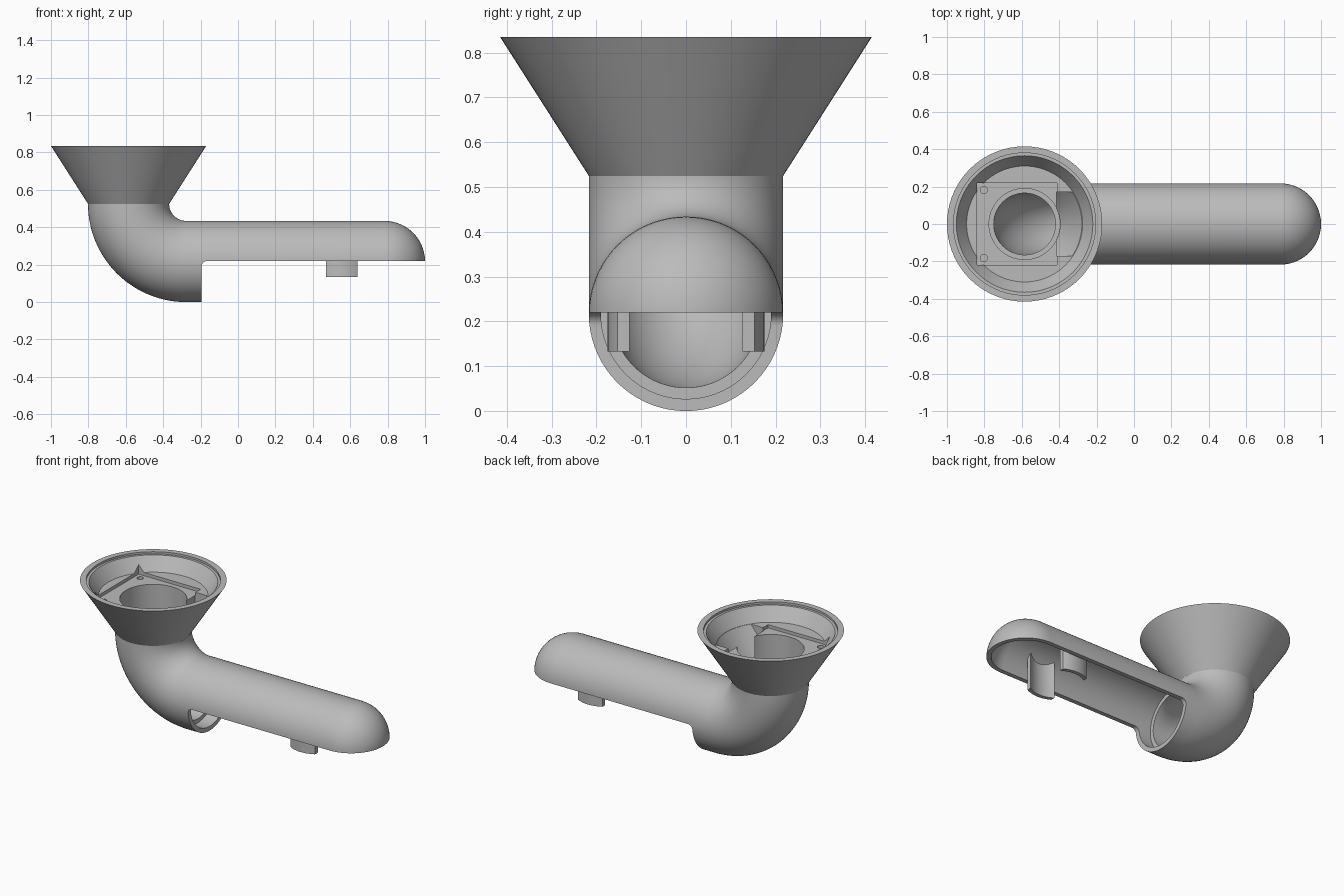
import bpy
import bmesh
from math import sin, cos, pi, sqrt, radians
from mathutils import Vector

if "Cube" in bpy.data.objects:
    bpy.data.objects.remove(bpy.data.objects["Cube"], do_unlink=True)

# Main dimensions
TUBE, LIP, BORE = 0.217, 0.19, 0.165        # outer, recess and elbow bore radii
BEND_X, BEND_Z, BEND_R = -0.277, 0.525, 0.308
CUP_X = BEND_X - BEND_R                     # axis of the flared cup
POD_END = 1 - TUBE                          # centre of the rounded end
SEGMENTS = 72

grey = bpy.data.materials.new("plain grey")
grey.use_nodes = True
grey.diffuse_color = (0.5, 0.5, 0.5, 1)
grey.node_tree.nodes["Principled BSDF"].inputs["Base Color"].default_value = (0.5, 0.5, 0.5, 1)


def loft(name, rings):
    """Skin a row of equal point rings and cap both ends."""
    bm = bmesh.new()
    rows = [[bm.verts.new(p) for p in ring] for ring in rings]
    n = len(rows[0])
    for a, b in zip(rows, rows[1:]):
        for i in range(n):
            j = (i + 1) % n
            bm.faces.new((a[i], a[j], b[j], b[i]))
    bm.faces.new(rows[0])
    bm.faces.new(rows[-1])
    bmesh.ops.recalc_face_normals(bm, faces=bm.faces)
    mesh = bpy.data.meshes.new(name)
    bm.to_mesh(mesh)
    bm.free()
    mesh.materials.append(grey)
    obj = bpy.data.objects.new(name, mesh)
    bpy.context.collection.objects.link(obj)
    return obj


def circle(x, z, tilt, r, y=0, n=SEGMENTS):
    """Ring whose in-plane normal leans from +x (tilt 0) to +z (tilt 90 degrees)."""
    out = Vector((cos(tilt), 0, sin(tilt)))
    side = Vector((0, 1, 0))
    return [Vector((x, y, z)) + r * (cos(a) * out + sin(a) * side)
            for a in (2 * pi * i / n for i in range(n))]


def upright(name, profile, x=CUP_X, y=0, n=SEGMENTS):
    return loft(name, [circle(x, z, 0, r, y, n) for z, r in profile])


def elbow(r, steps=28):
    return [circle(BEND_X - BEND_R * cos(t), BEND_Z - BEND_R * sin(t), t, r)
            for t in (pi / 2 * i / steps for i in range(steps + 1))]


def round_end(r, steps=14):
    angles = [pi / 2 * 0.995 * i / steps for i in range(steps + 1)]
    return [circle(POD_END + r * sin(t), TUBE, pi / 2, r * cos(t)) for t in angles]


def extrude_y(name, profile, half):
    return loft(name, [[(x, y, z) for x, z in profile] for y in (-half, half)])


def activate(obj):
    bpy.ops.object.select_all(action='DESELECT')
    obj.select_set(True)
    bpy.context.view_layer.objects.active = obj


def carve(obj, cutter):
    mod = obj.modifiers.new("cut", 'BOOLEAN')
    mod.operation = 'DIFFERENCE'
    mod.solver = 'EXACT'
    mod.object = cutter
    activate(obj)
    bpy.ops.object.modifier_apply(modifier=mod.name)
    bpy.data.objects.remove(cutter, do_unlink=True)


# Outer skin: flared cup, elbow and round-ended arm in one sweep
body = loft("pipe_body", [circle(CUP_X, 0.835, 0, 0.415)] + elbow(TUBE) + round_end(TUBE))

# Stepped bore running through the elbow into the arm
carve(body, loft("bore", [circle(CUP_X, 0.8, 0, LIP), circle(CUP_X, BEND_Z, 0, LIP)]
                 + elbow(BORE)
                 + [circle(BEND_X, TUBE, pi / 2, LIP)] + round_end(LIP)))

# Open underside of the arm, with a fillet at the elbow
fillet = [(-0.165 - 0.03 * cos(t), 0.19 + 0.03 * sin(t))
          for t in (pi / 2 * i / 8 for i in range(9))]
carve(body, extrude_y("underside", [(-0.195, -0.1)] + fillet + [(1.2, 0.22), (1.2, -0.1)], 0.4))

# Cup hollow with a small ledge under the rim
carve(body, upright("cup_hollow", [(0.9, 0.38), (0.822, 0.38), (0.822, 0.365), (0.74, 0.31)]))

# Square plate recess in the cup floor
carve(body, extrude_y("plate_recess",
                      [(-0.84, 0.72), (-0.413, 0.72), (-0.413, 0.815), (-0.84, 0.815)], 0.22))

# Channel beside the bore: a slice of the cone kept between three planes
channel = upright("channel", [(0.75, 0.313), (0.545, 0.183)])
bm = bmesh.new()
bm.from_mesh(channel.data)
for point, normal in (((-0.415, 0, 0), (-1, 0, 0)),
                      ((0, 0.17, 0), (0, 1, 0)), ((0, -0.17, 0), (0, -1, 0))):
    cut = bmesh.ops.bisect_plane(bm, geom=bm.verts[:] + bm.edges[:] + bm.faces[:],
                                 plane_co=point, plane_no=normal, clear_outer=True)
    edges = [e for e in cut["geom_cut"] if isinstance(e, bmesh.types.BMEdge)]
    bmesh.ops.contextual_create(bm, geom=edges)
bmesh.ops.recalc_face_normals(bm, faces=bm.faces)
bm.to_mesh(channel.data)
bm.free()
carve(body, channel)

# Screw holes in the recess corners
for side in (-1, 1):
    carve(body, upright("screw_hole", [(0.76, 0.019), (0.67, 0.019)], -0.803, side * 0.182, 24))

# Pair of curved clips hanging from the inside of the arm
clips = []
for side, label in ((1, "back"), (-1, "front")):
    rings = []
    for i in range(17):
        x = -0.085 + 0.17 * i / 16
        inner, outer = (sqrt(r * r - x * x) for r in (0.152, 0.175))
        rings.append([(0.555 + x, side * y, z) for y, z in (
            (inner, 0.133), (outer, 0.133),
            (outer, TUBE + sqrt(0.2 ** 2 - outer ** 2)),
            (inner, TUBE + sqrt(0.2 ** 2 - inner ** 2)))])
    clips.append(loft(label + "_clip", rings))

for obj in [body] + clips:
    activate(obj)
    bpy.ops.object.shade_smooth_by_angle(angle=radians(25))
